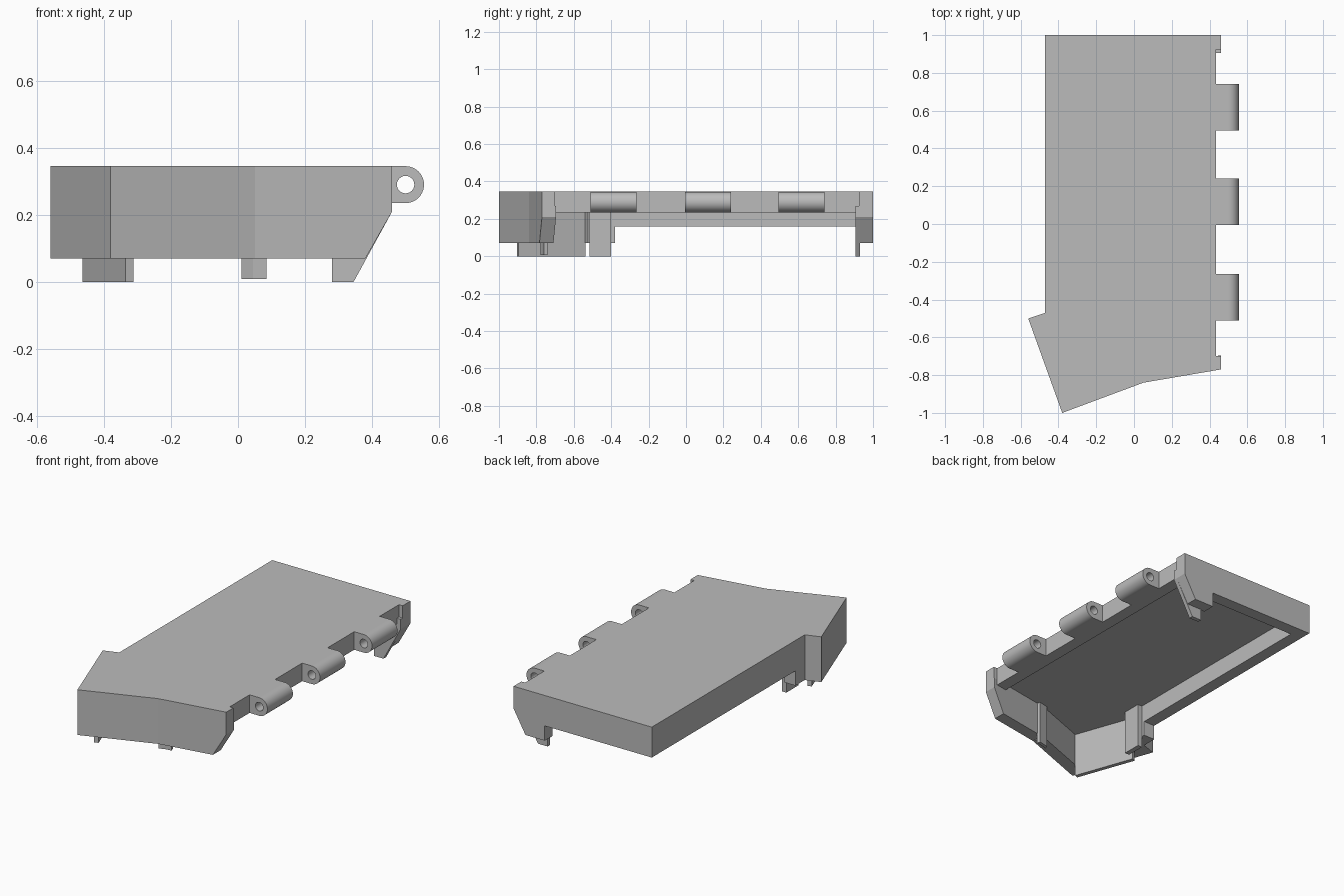
import bpy, bmesh, math
from mathutils import Vector

if "Cube" in bpy.data.objects:
    bpy.data.objects.remove(bpy.data.objects["Cube"])

TOP, CEIL, LOW, MID, T = 0.345, 0.27, 0.07, 0.16, 0.075

grey = bpy.data.materials.new("plain_grey")
grey.diffuse_color = (0.5, 0.5, 0.5, 1)
grey.use_nodes = True
grey.node_tree.nodes["Principled BSDF"].inputs["Base Color"].default_value = grey.diffuse_color


def finish(name, bm):
    bmesh.ops.recalc_face_normals(bm, faces=bm.faces)
    me = bpy.data.meshes.new(name)
    bm.to_mesh(me)
    bm.free()
    me.materials.append(grey)
    ob = bpy.data.objects.new(name, me)
    bpy.context.collection.objects.link(ob)
    return ob


def loft(name, a, b):
    """Solid between two matching outlines."""
    bm = bmesh.new()
    va = [bm.verts.new(p) for p in a]
    vb = [bm.verts.new(p) for p in b]
    bm.faces.new(va)
    bm.faces.new(vb[::-1])
    for i in range(len(va)):
        j = (i + 1) % len(va)
        bm.faces.new((va[i], va[j], vb[j], vb[i]))
    return finish(name, bm)


def prism(name, pts, z0, z1):
    return loft(name, [(p[0], p[1], z0) for p in pts], [(p[0], p[1], z1) for p in pts])


def box(name, x0, x1, y0, y1, z0, z1):
    return prism(name, [(x0, y0), (x1, y0), (x1, y1), (x0, y1)], z0, z1)


# outline, counter-clockwise from the back left corner
outer = [Vector(p) for p in [(-0.47, 1), (-0.47, -0.47), (-0.56, -0.5),
                             (-0.38, -1), (0.05, -0.84), (0.46, -0.77), (0.46, 1)]]


def inset(i):
    """Outline corner moved inwards by the wall thickness."""
    p = outer[i]
    d1 = (p - outer[i - 1]).normalized()
    d2 = (outer[(i + 1) % len(outer)] - p).normalized()
    n1, n2 = Vector((-d1.y, d1.x)), Vector((-d2.y, d2.x))
    return p + (n1 + n2) * (T / (1 + n1.dot(n2)))


inner = [inset(i) for i in range(len(outer))]

# top plate, with the hinge edge set back between the two corners
prism("top_plate", outer[:6] + [(0.46, -0.7), (0.435, -0.7), (0.435, 0.925),
                                (0.46, 0.925), (0.46, 1)], CEIL, TOP)
box("hinge_side_lip", 0.36, 0.435, -0.75, 0.95, 0.235, CEIL)

# walls
box("left_wall", -0.47, -0.47 + T, -0.38, 1, MID, CEIL)
prism("left_wall_low", [(-0.47, -0.38), outer[1], inner[1], (-0.47 + T, -0.38)], LOW, CEIL)
for i, name in ((1, "corner_wall"), (2, "angled_wall"), (3, "front_wall")):
    prism(name, [outer[i], outer[i + 1], inner[i + 1], inner[i]], LOW, CEIL)


# walls whose right end slopes back underneath
def end_wall(name, profile, y_out, y_in):
    loft(name, [(x, y_out(x), z) for x, z in profile], [(x, y_in(x), z) for x, z in profile])


slope = [(0.38, LOW), (0.46, 0.21), (0.46, CEIL)]
rise = 0.07 / 0.41
end_wall("front_right_wall", [(0.05, LOW)] + slope + [(0.05, CEIL)],
         lambda x: -0.84 + rise * (x - 0.05), lambda x: -0.84 + T + rise * (x - 0.05))
end_wall("back_wall", [(-0.47, MID), (0.25, MID), (0.25, LOW)] + slope + [(-0.47, CEIL)],
         lambda x: 1.0, lambda x: 0.925)

# locating tongues on the inner faces
d = (inner[3] - inner[2]).normalized()
n = Vector((-d.y, d.x)) * 0.025
prism("angled_tongue", [inner[2], inner[3], inner[3] + n, inner[2] + n], 0, CEIL)
box("left_tongue", -0.395, -0.365, -0.515, -0.40, 0, CEIL)
prism("front_tongue", [(0.01, -0.778), (0.045, -0.766), (0.085, -0.76),
                       (0.08, -0.74), (0.015, -0.755)], 0.008, CEIL)
end_wall("back_tongue", [(0.28, 0), (0.345, 0), (0.46, 0.21), (0.46, CEIL), (0.28, CEIL)],
         lambda x: 0.93, lambda x: 0.905)


# hinge knuckles: round outside, squared towards the lid, with a pin hole
def knuckle(name, y0, y1, r=0.055, hole=0.026, reach=0.08, seg=40):
    bm = bmesh.new()
    rings = []
    for y in (y0, y1):
        for kind in ("out", "in"):
            ring = []
            for k in range(seg):
                a = 2 * math.pi * k / seg
                c, s = math.cos(a), math.sin(a)
                m = hole if kind == "in" else r
                if kind == "out" and c < -1e-6:
                    m = r / max(-c * r / reach, abs(s))
                ring.append(bm.verts.new((0.5 + c * m, y, 0.29 + s * m)))
            rings.append(ring)
    o0, i0, o1, i1 = rings
    for k in range(seg):
        j = (k + 1) % seg
        for a, b in ((o0, i0), (i0, i1), (i1, o1), (o1, o0)):
            bm.faces.new((a[k], a[j], b[j], b[k]))
    ob = finish(name, bm)
    bpy.context.view_layer.objects.active = ob
    ob.select_set(True)
    bpy.ops.object.shade_smooth_by_angle(angle=math.radians(30))
    ob.select_set(False)


for i, (y0, y1) in enumerate(((-0.51, -0.265), (-0.005, 0.24), (0.495, 0.74))):
    knuckle("hinge_knuckle_%d" % (i + 1), y0, y1)
